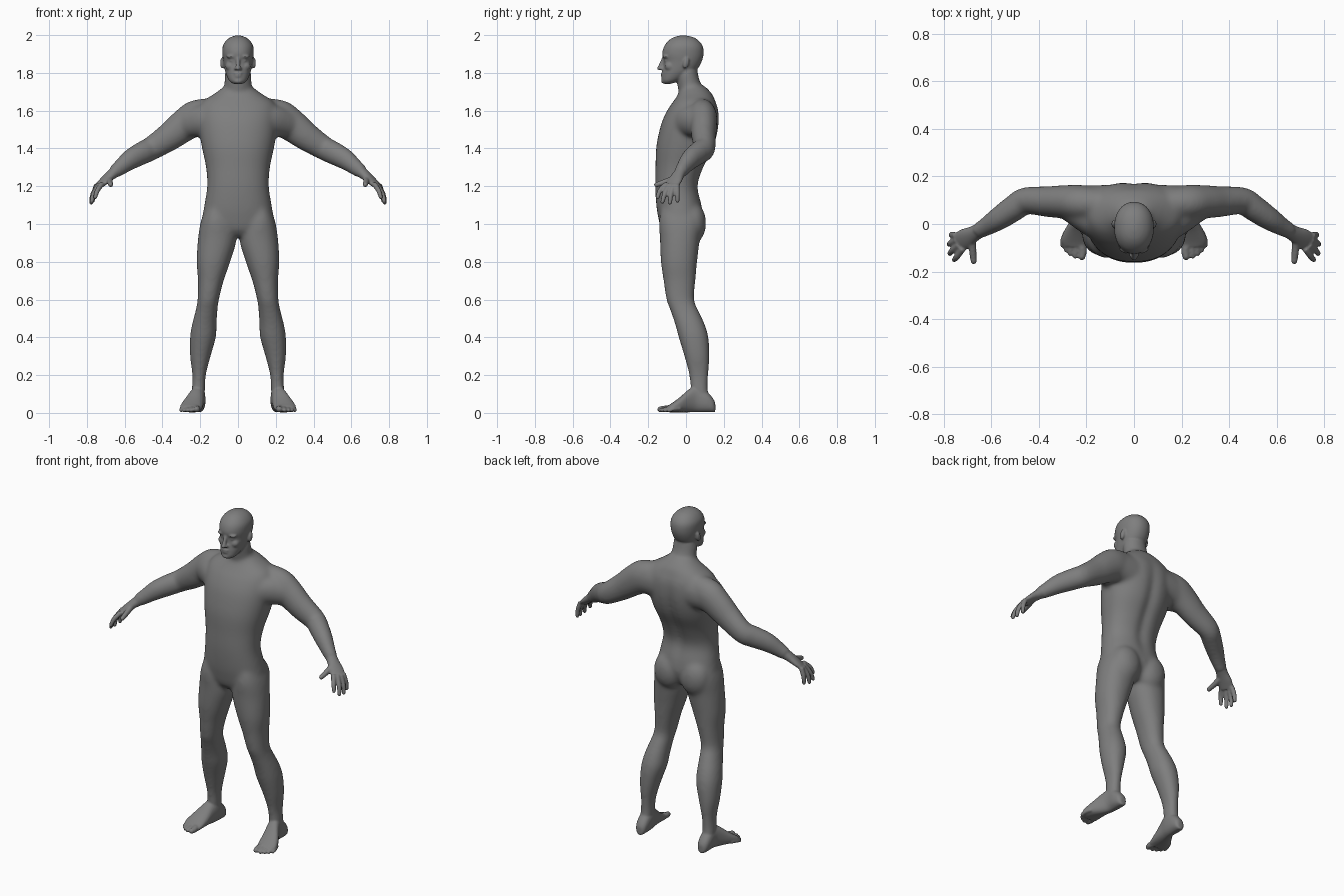
import bpy, bmesh, math
from mathutils import Vector, Matrix

X, Y, Z = Vector((1, 0, 0)), Vector((0, 1, 0)), Vector((0, 0, 1))
BOTH = (1, -1)
bm = bmesh.new()


def spline(rows, n=4):
    """Catmull-Rom interpolation of rows of numbers."""
    out = []
    for i in range(len(rows) - 1):
        p0, p1, p2 = rows[max(i - 1, 0)], rows[i], rows[i + 1]
        p3 = rows[min(i + 2, len(rows) - 1)]
        for k in range(n):
            t = k / n
            out.append([b + .5 * t * (c - a + t * (2 * a - 5 * b + 4 * c - d + t * (3 * (b - c) + d - a)))
                        for a, b, c, d in zip(p0, p1, p2, p3)])
    return out + [list(rows[-1])]


def loft(rings, sides=(1,), e=2.0, n=40, bend=None):
    """Closed skin over rings of (centre, u, v, ru, rv); e is the superellipse power."""
    for s in sides:
        loops = []
        for c, u, v, ru, rv in rings:
            loop = []
            for k in range(n):
                a = 2 * math.pi * k / n
                ca, sa = math.cos(a), math.sin(a)
                p = c + u * ru * math.copysign(abs(ca) ** (2 / e), ca) + v * rv * math.copysign(abs(sa) ** (2 / e), sa)
                if bend:
                    p = bend(p)
                loop.append(bm.verts.new((p.x * s, p.y, p.z)))
            loops.append(loop)
        faces = [bm.faces.new((a[k], a[(k + 1) % n], b[(k + 1) % n], b[k]))
                 for a, b in zip(loops, loops[1:]) for k in range(n)]
        faces += [bm.faces.new(loops[0]), bm.faces.new(loops[-1])]
        bmesh.ops.recalc_face_normals(bm, faces=faces)


def levels(rows, **kw):
    """Horizontal slices: z, x0, x1, y0, y1."""
    loft([(Vector(((a + b) / 2, (c + d) / 2, z)), X, Y, (b - a) / 2, (d - c) / 2)
          for z, a, b, c, d in spline(rows)], **kw)


def tube(rows, ref=Z, **kw):
    """Limb along a path: x, y, z, radius towards ref, radius across."""
    rows = spline(rows)
    rings = []
    for i, r in enumerate(rows):
        t = (Vector(rows[min(i + 1, len(rows) - 1)][:3]) - Vector(rows[max(i - 1, 0)][:3])).normalized()
        u = (ref - t * ref.dot(t)).normalized()
        rings.append((Vector(r[:3]), u, t.cross(u), r[3], r[4]))
    loft(rings, **kw)


def ball(c, r, sides=(1,), tilt=0):
    for s in sides:
        m = Matrix.Translation((c[0] * s, c[1], c[2])) @ Matrix.Rotation(tilt, 4, 'X') @ Matrix.Diagonal((*r, 1))
        bmesh.ops.create_uvsphere(bm, u_segments=24, v_segments=16, radius=1, matrix=m)


def digit(pts, r, ref=Z):
    """Finger or toe with a rounded tip, on both sides."""
    tube([(*p, r * k, r * k) for p, k in zip(pts, (1.15, 1.05, .9))], ref=ref, sides=BOTH, n=16)
    ball(pts[-1], (r * .9,) * 3, BOTH)


def fuse(name, voxel, rounds):
    """Merge all the shells into one smooth skin."""
    me = bpy.data.meshes.new(name)
    bm.to_mesh(me)
    bm.clear()
    tmp = bpy.data.objects.new("helper", me)
    bpy.context.collection.objects.link(tmp)
    rem = tmp.modifiers.new("skin", 'REMESH')
    rem.mode, rem.voxel_size = 'VOXEL', voxel
    smo = tmp.modifiers.new("soften", 'SMOOTH')
    smo.factor, smo.iterations = .5, rounds
    out = bpy.data.meshes.new_from_object(tmp.evaluated_get(bpy.context.evaluated_depsgraph_get()))
    bpy.data.objects.remove(tmp)
    out.name = name
    return out


def spine(p):
    """Furrow down the back."""
    if p.y > .03 and 1.04 < p.z < 1.68:
        fade = math.sin(math.pi * (p.z - 1.04) / .64)
        p.y -= .018 * fade * math.exp(-(p.x / .03) ** 2)
    return p


# torso: z, half width, front, back
torso = [(.935, .10, -.10, .04), (.97, .165, -.130, .07), (1.03, .187, -.146, .09), (1.10, .178, -.157, .085),
         (1.20, .163, -.163, .066), (1.30, .169, -.161, .097), (1.40, .19, -.158, .147), (1.48, .203, -.144, .17),
         (1.55, .208, -.124, .177), (1.61, .205, -.094, .172), (1.65, .185, -.066, .157), (1.69, .125, -.04, .137),
         (1.73, .07, -.025, .10)]
levels([(z, -w, w, f, b) for z, w, f, b in torso], e=2.25, n=64, bend=spine)

# chest and shoulder blade bridges to the arms, buttocks
tube([(.09, -.03, 1.52, .08, .07), (.18, .02, 1.545, .085, .07), (.28, .08, 1.525, .07, .06)], sides=BOTH)
tube([(.10, .095, 1.56, .10, .07), (.19, .092, 1.555, .09, .07), (.28, .095, 1.52, .07, .06)], sides=BOTH)
ball((.088, .034, 1.005), (.092, .073, .11), BOTH)

# neck
levels([(1.6, -.085, .085, -.03, .13), (1.68, -.078, .078, -.036, .118), (1.74, -.072, .072, -.047, .08),
        (1.80, -.07, .07, -.055, .063), (1.84, -.06, .06, -.05, .06)])

# legs
levels([(1.12, .07, .155, -.12, .05), (1.02, .03, .195, -.142, .085), (.92, .008, .212, -.138, .073),
        (.8, .041, .219, -.133, .059), (.7, .076, .212, -.119, .05), (.6, .101, .214, -.104, .043),
        (.54, .109, .225, -.082, .067), (.47, .113, .243, -.058, .099), (.4, .117, .254, -.039, .119),
        (.3, .145, .254, -.009, .124), (.2, .170, .242, .016, .119), (.12, .174, .245, .024, .117),
        (.05, .178, .247, .03, .135)], sides=BOTH, e=2.15)

# arms
tube([(.12, .085, 1.60, .07, .06), (.215, .088, 1.565, .094, .076), (.285, .093, 1.522, .087, .071),
      (.36, .094, 1.464, .076, .065), (.455, .098, 1.402, .064, .057), (.50, .07, 1.379, .062, .056),
      (.565, .025, 1.344, .056, .050), (.62, -.01, 1.302, .044, .040), (.66, -.032, 1.27, .036, .034)], sides=BOTH)
core = fuse("core", .010, 14)
bm.from_mesh(core)

# head: z, half width, front, back
head = [(1.742, .025, -.118, -.08), (1.758, .046, -.128, -.035), (1.79, .062, -.127, .02), (1.82, .071, -.123, .06),
        (1.86, .078, -.118, .083), (1.90, .083, -.126, .093), (1.94, .081, -.116, .089), (1.97, .064, -.093, .068),
        (1.989, .039, -.064, .038), (1.998, .012, -.03, .0)]
levels([(z, -w, w, f, b) for z, w, f, b in head], e=2.15)

# face: nose, brow, cheeks, lids, lips, chin, ears
tube([(0, -.116, 1.885, .008, .010), (0, -.13, 1.85, .010, .011), (0, -.142, 1.824, .010, .013)], ref=Y)
ball((0, -.141, 1.824), (.013, .013, .010))
ball((.013, -.128, 1.822), (.009, .012, .008), BOTH)
ball((.032, -.106, 1.887), (.030, .018, .010), BOTH)
ball((.040, -.085, 1.835), (.027, .028, .026), BOTH)
ball((.030, -.105, 1.865), (.016, .010, .008), BOTH)
ball((0, -.122, 1.797), (.024, .012, .006))
ball((0, -.122, 1.783), (.021, .012, .007))
ball((0, -.117, 1.756), (.024, .015, .013))
ball((.083, .0, 1.852), (.012, .016, .030), BOTH, tilt=-.25)

# palms
tube([(.635, -.018, 1.29, .034, .030), (.675, -.042, 1.257, .026, .034), (.708, -.06, 1.228, .020, .042),
      (.738, -.077, 1.20, .014, .040)], sides=BOTH)

# fingers and thumb
for knuckle, joint, tip in [((.720, -.103, 1.212), (.744, -.137, 1.178), (.756, -.15, 1.142)),
                            ((.735, -.087, 1.208), (.764, -.112, 1.16), (.774, -.124, 1.118)),
                            ((.744, -.067, 1.205), (.770, -.080, 1.155), (.777, -.085, 1.113)),
                            ((.748, -.048, 1.207), (.765, -.046, 1.16), (.768, -.045, 1.122))]:
    digit((knuckle, joint, tip), .0125, ref=Y)
digit(((.680, -.055, 1.243), (.678, -.112, 1.222), (.674, -.156, 1.208)), .015)

# feet: y, x centre, half width, height
foot = [(.155, .208, .016, .05), (.142, .209, .030, .075), (.11, .21, .037, .11), (.06, .211, .038, .14),
        (.02, .222, .043, .125), (-.03, .239, .055, .082), (-.07, .248, .059, .052), (-.095, .246, .052, .036)]
loft([(Vector((x, y, h / 2 + .003)), X, Z, w, h / 2) for y, x, w, h in spline(foot)], sides=BOTH, e=2.3)

# toes
for x, y, r in [(.219, -.137, .017), (.247, -.136, .012), (.268, -.125, .0115), (.286, -.110, .011), (.301, -.090, .0105)]:
    digit(((.24 + (x - .24) * .7, y + .06, .024), (x - .003, y + .025, .021), (x, y, r + .002)), r)

# finished figure, dark grey
skin = fuse("body", .0056, 4)
body = bpy.data.objects.new("body", skin)
bpy.context.collection.objects.link(body)
bpy.data.meshes.remove(core)
bm.free()
for p in skin.polygons:
    p.use_smooth = True
grey = bpy.data.materials.new("dark_grey")
grey.diffuse_color = (.21, .21, .21, 1)
skin.materials.clear()
skin.materials.append(grey)
